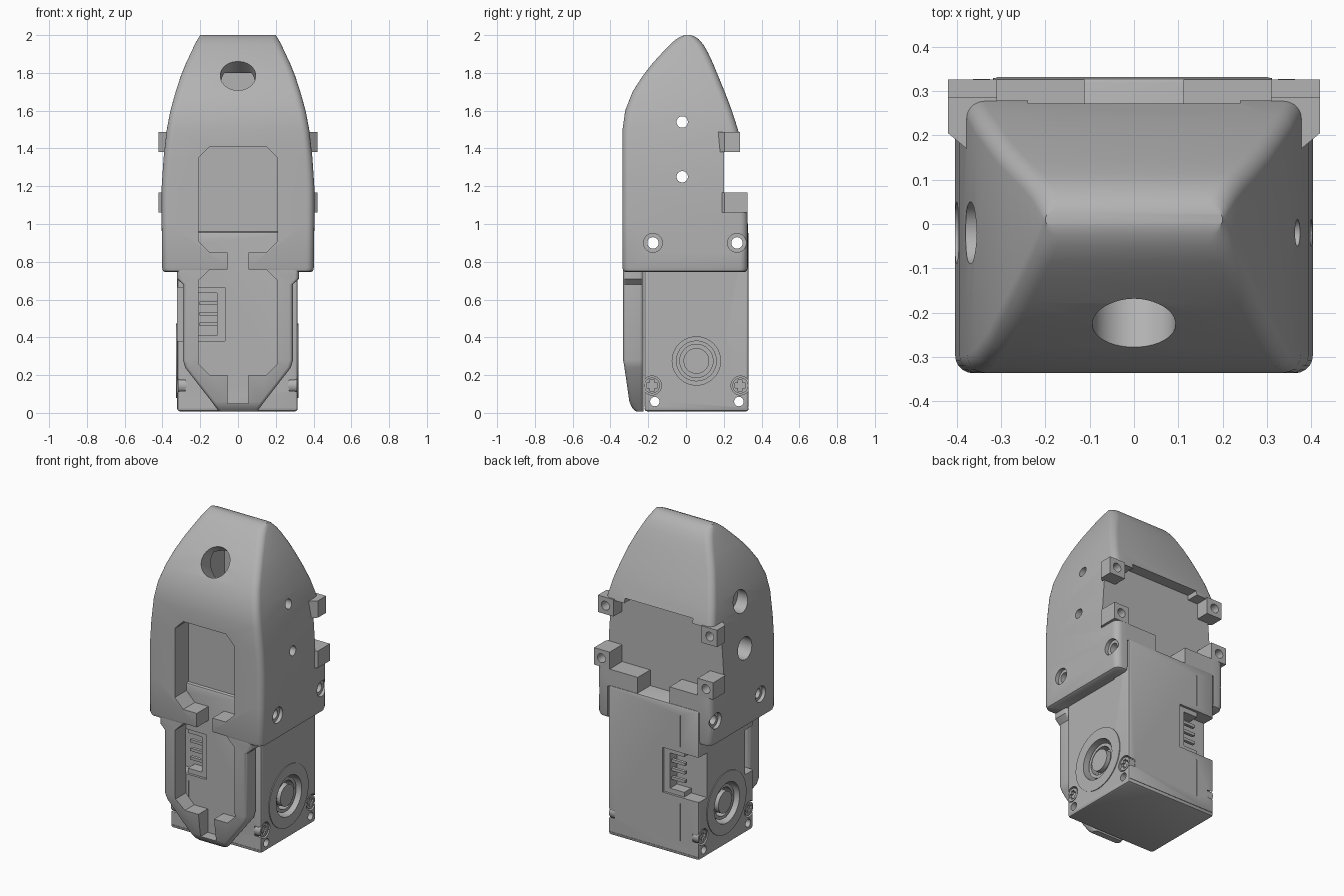
import bpy, bmesh, math
from mathutils import Vector, Matrix

if "Cube" in bpy.data.objects:
    bpy.data.objects.remove(bpy.data.objects["Cube"], do_unlink=True)

grey = bpy.data.materials.new("light_grey")
grey.use_nodes = True
grey.diffuse_color = (0.45, 0.45, 0.45, 1)
grey.node_tree.nodes["Principled BSDF"].inputs["Base Color"].default_value = grey.diffuse_color


def make(name, bm):
    bmesh.ops.recalc_face_normals(bm, faces=bm.faces)
    mesh = bpy.data.meshes.new(name)
    bm.to_mesh(mesh)
    bm.free()
    mesh.materials.append(grey)
    ob = bpy.data.objects.new(name, mesh)
    bpy.context.collection.objects.link(ob)
    return ob


def box(name, x, y, z):
    bm = bmesh.new()
    spans = (x, y, z)
    size = [s[1] - s[0] for s in spans]
    mid = [(s[0] + s[1]) / 2 for s in spans]
    bmesh.ops.create_cube(bm, size=1, matrix=Matrix.Translation(mid) @ Matrix.Diagonal((*size, 1)))
    return make(name, bm)


def cyl(name, centre, r, depth, axis=(1, 0, 0)):
    bm = bmesh.new()
    turn = Vector(axis).to_track_quat('Z', 'Y').to_matrix().to_4x4()
    bmesh.ops.create_cone(bm, cap_ends=True, segments=40, radius1=r, radius2=r, depth=depth,
                          matrix=Matrix.Translation(centre) @ turn)
    return make(name, bm)


def prism(name, points, offset):
    bm = bmesh.new()
    face = bm.faces.new([bm.verts.new(p) for p in points])
    new = bmesh.ops.extrude_face_region(bm, geom=[face])["geom"]
    bmesh.ops.translate(bm, vec=offset, verts=[g for g in new if isinstance(g, bmesh.types.BMVert)])
    return make(name, bm)


def loft(name, rows, radius):
    """Stack rounded rectangles given as height, half width, front, back."""
    bm = bmesh.new()
    rings = []
    for z, w, front, back in rows:
        r = min(radius, (back - front) * 0.45)
        ring = []
        corners = ((w, back), (-w, back), (-w, front), (w, front))
        for i, (x, y) in enumerate(corners):
            cx = x - math.copysign(r, x)
            cy = y - r if y == back else y + r
            for k in range(6):
                a = math.pi / 2 * (i + k / 5)
                ring.append(bm.verts.new((cx + r * math.cos(a), cy + r * math.sin(a), z)))
        rings.append(ring)
    n = len(rings[0])
    for low, high in zip(rings, rings[1:]):
        for i in range(n):
            j = (i + 1) % n
            bm.faces.new((low[i], low[j], high[j], high[i]))
    bm.faces.new(rings[0])
    bm.faces.new(rings[-1])
    return make(name, bm)


def apply(ob, mod):
    bpy.context.view_layer.objects.active = ob
    bpy.ops.object.modifier_apply(modifier=mod.name)


def cut(targets, cutter):
    for ob in targets:
        mod = ob.modifiers.new("cut", 'BOOLEAN')
        mod.operation, mod.solver, mod.object = 'DIFFERENCE', 'EXACT', cutter
        apply(ob, mod)
    bpy.data.objects.remove(cutter, do_unlink=True)


def bevel(ob, width):
    mod = ob.modifiers.new("bevel", 'BEVEL')
    mod.width, mod.segments = width, 2
    apply(ob, mod)


# Fingertip shell, lower front cover and motor case
shell = loft("fingertip_shell", [
    (.745, .385, -.32, .31), (.752, .397, -.332, .322), (.77, .402, -.337, .327),
    (1.0, .404, -.337, .327), (1.2, .404, -.337, .322), (1.35, .394, -.337, .305),
    (1.5, .377, -.336, .275), (1.6, .358, -.322, .243), (1.7, .33, -.283, .205),
    (1.78, .304, -.232, .172), (1.85, .276, -.178, .143), (1.91, .248, -.123, .115),
    (1.95, .229, -.085, .092), (1.98, .213, -.05, .066), (1.993, .205, -.025, .045),
    (2.0, .2, -.005, .025)], .04)
cover = loft("front_cover", [
    (.008, .1, -.265, -.226), (.025, .115, -.285, -.226), (.06, .14, -.3, -.226),
    (.24, .28, -.326, -.226), (.28, .291, -.333, -.226), (.68, .291, -.333, -.226),
    (.71, .322, -.333, -.226), (.76, .322, -.333, -.226)], .02)
motor = box("motor_case", (-.322, .316), (-.22, .332), (.008, .96))
bevel(motor, .014)

# Open back of the shell
cut([shell], box("cutter", (-.6, .6), (.2, .5), (1.06, 1.48)))
cut([shell], box("cutter", (-.325, .325), (.2, .5), (.6, 1.1)))
cut([shell], box("cutter", (-.24, .24), (.2, .5), (1.4, 1.51)))

# Front windows and the slots joining them
for low, high in ((.2, .76), (.85, 1.41)):
    w, c = .21, .06
    outline = [(w - c, low), (w, low + c), (w, high - c), (w - c, high)]
    outline += [(-x, z) for x, z in reversed(outline)]
    cut([shell, cover], prism("cutter", [(x, -.5, z) for x, z in outline], (0, .3, 0)))
for low, high in ((.05, .25), (.7, .9)):
    cut([shell, cover], box("cutter", (-.055, .055), (-.5, -.2), (low, high)))

# Sloping sensor hole with the pocket behind it
cut([shell], box("cutter", (-.15, .15), (-.14, .08), (1.5, 1.8)))
cut([shell], cyl("cutter", (0, -.225, 1.785), .094, .3, (0, -.82, .57)))

# Side holes, wide on the right side
for z in (1.25, 1.54):
    cut([shell], cyl("cutter", (0, -.02, z), .03, 1))
    cut([shell], cyl("cutter", (-.4, -.02, z), .07, .2))

# Shell screw holes with countersinks
for y in (-.175, .27):
    for s in (-1, 1):
        cut([shell], cyl("cutter", (s * .43, y, .9), .05, .1))
    cut([shell, motor], cyl("cutter", (0, y, .9), .03, 1))

# Motor mounting holes
for y in (-.165, .28):
    cut([motor], cyl("cutter", (0, y, .06), .025, 1))

# Motor details on both sides
for s, side, face in ((1, "left", .316), (-1, "right", -.322)):
    hub = (.055, .275)

    def disc(name, r, inner, outer, at=hub):
        mid = face + s * (inner + outer) / 2
        return cyl(name, (mid, *at), r, outer - inner)

    rim = disc(side + "_horn_rim", .197, -.02, .005)
    cut([rim, motor], disc("cutter", .128, -.08, .05))
    ring = disc(side + "_horn_ring", .108, -.09, -.02)
    cut([ring], disc("cutter", .088, -.07, .05))
    disc(side + "_horn_shaft", .068, -.09, -.008)
    for y in (-.18, .288):
        cut([motor], disc("cutter", .05, -.045, .05, (y, .145)))
        screw = disc(side + "_screw", .042, -.05, -.004, (y, .145))
        for a in (.012, .028), (.028, .012):
            cut([screw], box("cutter", (face - .02, face + .02),
                             (y - a[0], y + a[0]), (.145 - a[1], .145 + a[1])))

# Cable sockets on the front and back of the motor
for side, face, s in (("front", -.22, -1), ("back", .332, 1)):
    def depth(a, b):
        return sorted((face - s * a, face - s * b))
    cut([motor], box("cutter", (-.4, -.068), depth(-.05, .085), (.38, .665)))
    for name, z in (("lower", (.379, .41)), ("upper", (.635, .666))):
        box(side + "_socket_" + name + "_wall", (-.21, -.067), depth(.015, .09), z)
    box(side + "_socket_end_wall", (-.11, -.067), depth(.015, .09), (.4, .64))
    for k in range(3):
        z = .47 + k * .055
        box(side + "_socket_pin", (-.205, -.1), depth(.03, .05), (z - .009, z + .009))

# Case seams
for y in ((-.23, -.217), (.329, .34)):
    cut([motor], box("cutter", (-.195, -.19), y, (.7, .9)))
    cut([motor], box("cutter", (-.195, -.19), y, (.1, .34)))
    cut([motor], box("cutter", (-.4, .4), y, (.028, .032)))

# Rear lugs and ledges, mirrored left and right
for s, side in ((1, "left"), (-1, "right")):
    for level, low, back in (("upper", 1.38, .287), ("lower", 1.06, .326)):
        plan = [(.31, .165), (.372, .165), (.42, .205), (.42, back), (.31, back)]
        lug = prism(side + "_" + level + "_lug", [(s * x, y, low) for x, y in plan], (0, 0, .108))
        cut([lug], cyl("cutter", (s * .368, back, low + .054), .028, .16, (0, 1, 0)))
    box(side + "_rear_ledge", sorted((s * .112, s * .33)), (.15, .326), (.95, 1.06))

# Smooth rounded surfaces while keeping edges crisp
bpy.ops.object.select_all(action='DESELECT')
for ob in bpy.context.collection.objects:
    if ob.type == 'MESH' and grey.name in ob.data.materials:
        ob.select_set(True)
        bpy.context.view_layer.objects.active = ob
bpy.ops.object.shade_smooth_by_angle(angle=math.radians(32))
